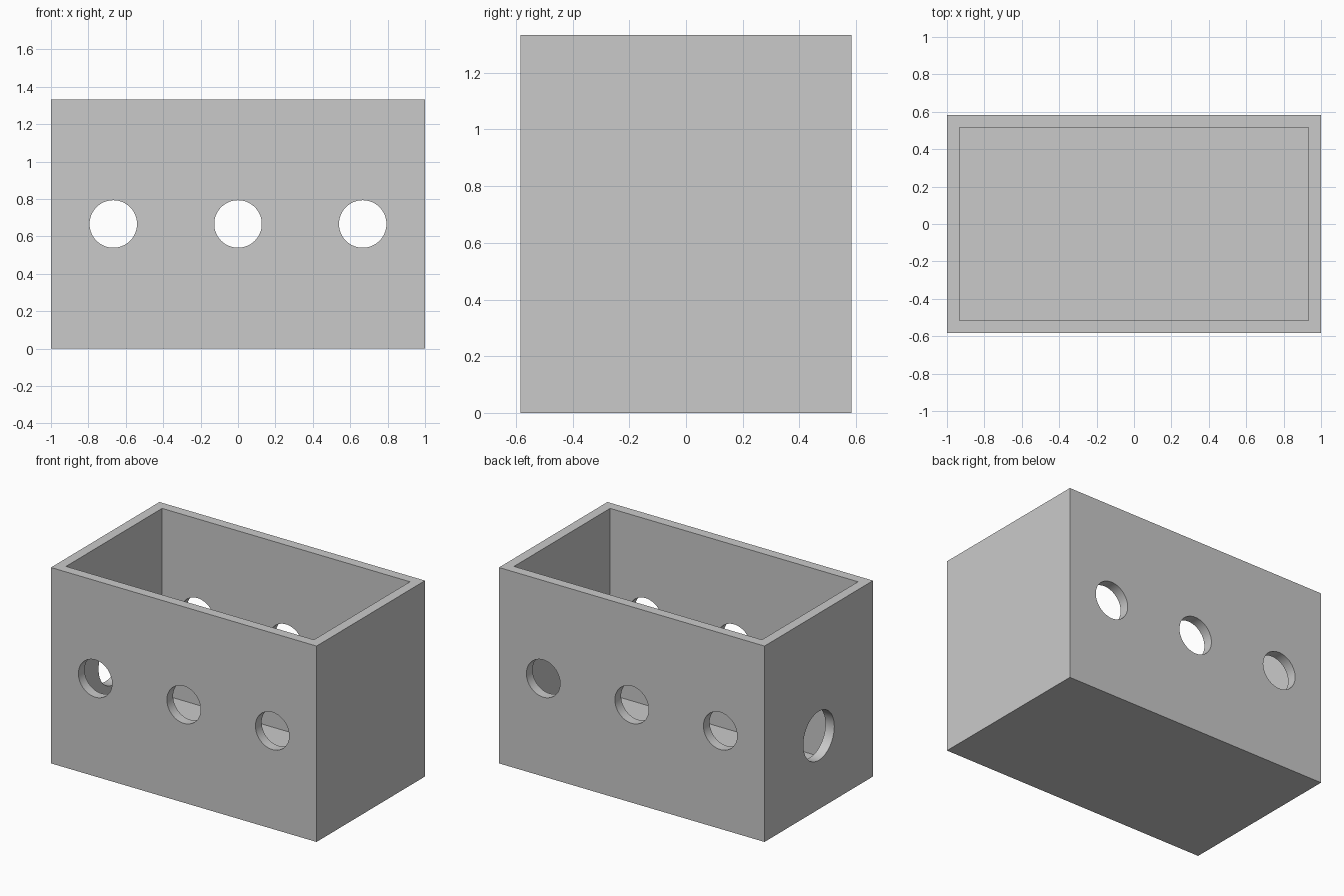
import bpy
import math

if "Cube" in bpy.data.objects:
    bpy.data.objects.remove(bpy.data.objects["Cube"], do_unlink=True)

WIDTH, DEPTH, HEIGHT, WALL = 2.0, 7 / 6, 4 / 3, 1 / 15

grey = bpy.data.materials.new("light_grey")
grey.use_nodes = True
colour = (0.59, 0.59, 0.59, 1)
grey.diffuse_color = colour
grey.node_tree.nodes["Principled BSDF"].inputs["Base Color"].default_value = colour


def box(name, size, bottom):
    bpy.ops.mesh.primitive_cube_add(size=1, location=(0, 0, bottom + size[2] / 2))
    ob = bpy.context.object
    ob.name = name
    ob.scale = size
    bpy.ops.object.transform_apply(location=True, rotation=True, scale=True)
    ob.data.materials.append(grey)
    return ob


def drill(name, radius, length, location, rotation):
    bpy.ops.mesh.primitive_cylinder_add(vertices=64, radius=radius, depth=length,
                                        location=location, rotation=rotation)
    ob = bpy.context.object
    ob.name = name
    ob.data.materials.append(grey)
    return ob


def cut(target, cutter):
    mod = target.modifiers.new(cutter.name, 'BOOLEAN')
    mod.operation = 'DIFFERENCE'
    mod.solver = 'EXACT'
    mod.object = cutter
    bpy.context.view_layer.objects.active = target
    bpy.ops.object.modifier_apply(modifier=mod.name)
    bpy.data.objects.remove(cutter, do_unlink=True)


# Open-topped box with an even wall and floor
case = box("open_box", (WIDTH, DEPTH, HEIGHT), 0)
cut(case, box("cavity_cutter", (WIDTH - 2 * WALL, DEPTH - 2 * WALL, HEIGHT), WALL))

# Three holes straight through the front and back walls
for x in (-2 / 3, 0, 2 / 3):
    cut(case, drill("long_wall_cutter", 0.127, DEPTH * 2,
                    (x, 0, HEIGHT / 2), (math.pi / 2, 0, 0)))

# One larger hole in the right end wall only
cut(case, drill("end_wall_cutter", 1 / 6, WALL * 4,
                (-WIDTH / 2, 0, 0.5), (0, math.pi / 2, 0)))

# Smooth hole rims, sharp box edges
bpy.ops.object.select_all(action='DESELECT')
case.select_set(True)
bpy.context.view_layer.objects.active = case
bpy.ops.object.shade_smooth_by_angle(angle=math.radians(30))
